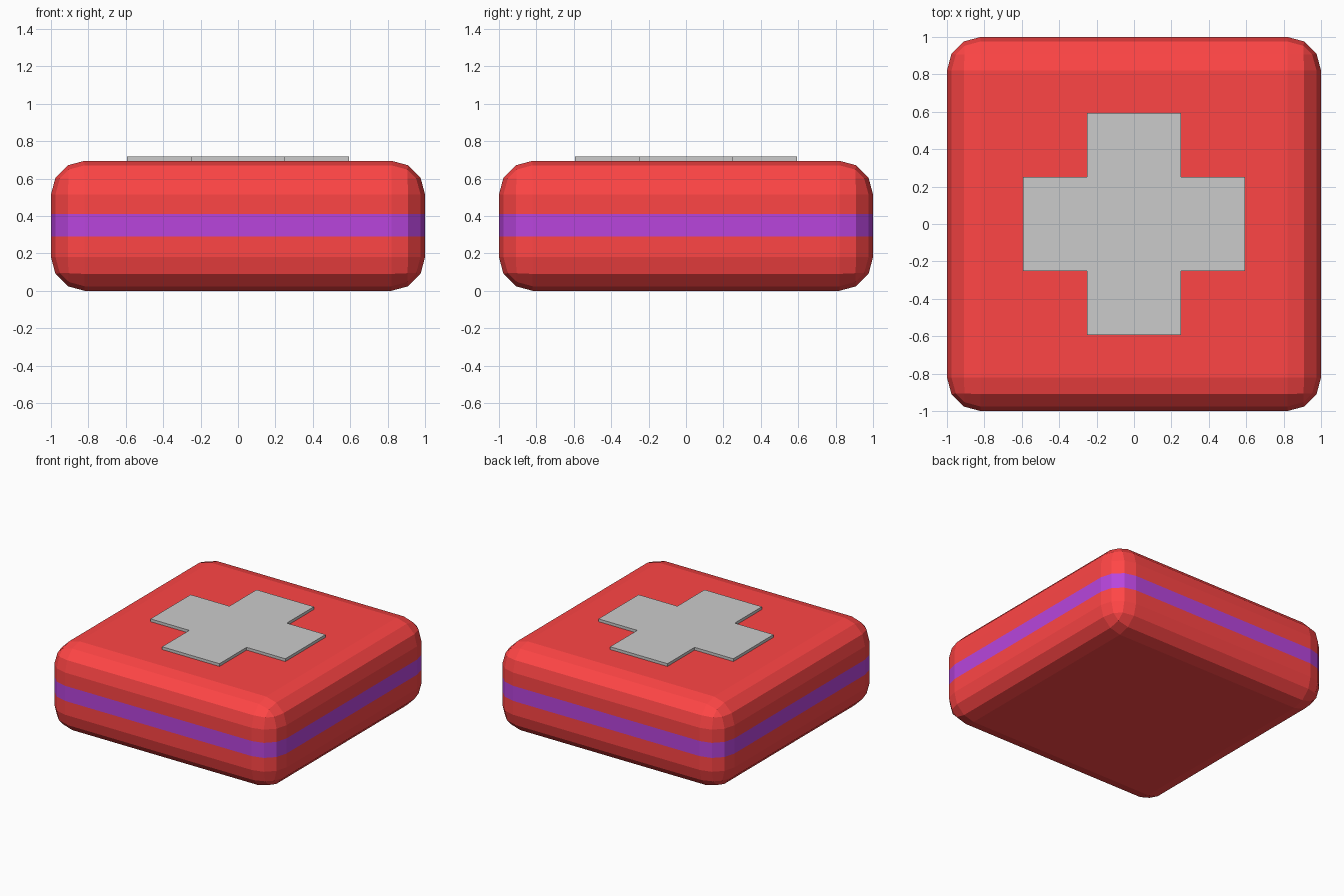
import bpy, bmesh

if "Cube" in bpy.data.objects:
    bpy.data.objects.remove(bpy.data.objects["Cube"])

H = 0.695          # body height
BAND = (0.29, 0.41)


def material(name, rgb):
    m = bpy.data.materials.new(name)
    m.diffuse_color = (*rgb, 1)
    m.use_nodes = True
    m.node_tree.nodes["Principled BSDF"].inputs["Base Color"].default_value = m.diffuse_color
    return m


def add_object(name, bm):
    me = bpy.data.meshes.new(name)
    bmesh.ops.recalc_face_normals(bm, faces=bm.faces)
    bm.to_mesh(me)
    bm.free()
    ob = bpy.data.objects.new(name, me)
    bpy.context.collection.objects.link(ob)
    return ob


# Rounded case body
bm = bmesh.new()
bmesh.ops.create_cube(bm, size=1)
for v in bm.verts:
    v.co = (v.co.x * 2, v.co.y * 2, (v.co.z + 0.5) * H)
bmesh.ops.bevel(bm, geom=bm.edges[:], offset=0.18, segments=3, profile=0.5,
                affect='EDGES')

# Flush stripe around the middle, cut into the side faces
for z in BAND:
    bmesh.ops.bisect_plane(bm, geom=bm.verts[:] + bm.edges[:] + bm.faces[:],
                           plane_co=(0, 0, z), plane_no=(0, 0, 1))
for f in bm.faces:
    z = f.calc_center_median().z
    f.material_index = int(BAND[0] < z < BAND[1] and abs(f.normal.z) < 0.5)
body = add_object("case_body", bm)
body.data.materials.append(material("red", (1.0, 0.06, 0.06)))
body.data.materials.append(material("purple", (0.48, 0.06, 0.72)))

# Raised plus-shaped plate on the lid
L, W = 0.593, 0.252
quarter = [(L, -W), (L, W), (W, W)]
outline = []
for _ in range(4):
    outline += quarter
    quarter = [(-y, x) for x, y in quarter]
bm = bmesh.new()
face = bm.faces.new([bm.verts.new((x, y, H - 0.005)) for x, y in outline])
top = bmesh.ops.extrude_face_region(bm, geom=[face])["geom"]
for v in top:
    if isinstance(v, bmesh.types.BMVert):
        v.co.z = 0.717
add_object("lid_cross", bm)
